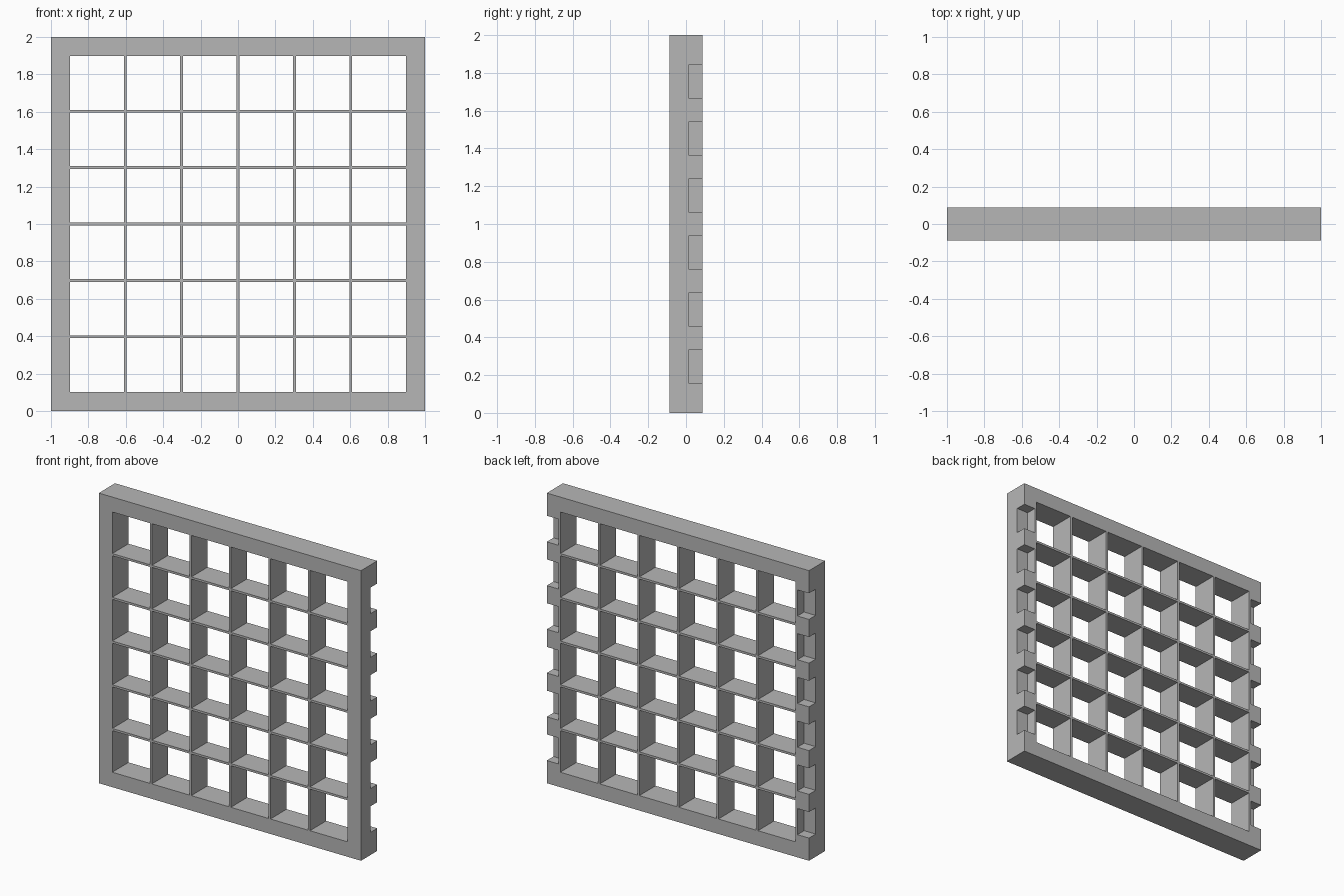
import bpy
import bmesh
from mathutils import Matrix, Vector

default = bpy.data.objects.get("Cube")
if default:
    bpy.data.objects.remove(default, do_unlink=True)

HALF_DEPTH = 0.0885     # half thickness of the panel
CELLS = 6               # openings per row and column
PITCH = 0.3015          # spacing of the openings
BAR = 0.015             # thickness of the bars and of the notch lips
NOTCH_FLOOR = 0.016     # y where the back notches stop
NOTCH_HEIGHT = 0.18
OPENING = PITCH - BAR
INNER = (CELLS * PITCH - BAR) / 2   # half width of the whole grid

grey = bpy.data.materials.new("plain grey")
grey.use_nodes = True
colour = (0.47, 0.47, 0.47, 1)
grey.diffuse_color = colour
grey.node_tree.nodes["Principled BSDF"].inputs["Base Color"].default_value = colour


def add_box(bm, low, high):
    low, high = Vector(low), Vector(high)
    place = Matrix.Translation((low + high) / 2) @ Matrix.Diagonal((high - low).to_4d())
    place[3][3] = 1
    bmesh.ops.create_cube(bm, size=1, matrix=place)


def make_object(name, bm):
    mesh = bpy.data.meshes.new(name)
    bm.to_mesh(mesh)
    bm.free()
    mesh.materials.append(grey)
    obj = bpy.data.objects.new(name, mesh)
    bpy.context.collection.objects.link(obj)
    return obj


# Solid square panel
bm = bmesh.new()
add_box(bm, (-1, -HALF_DEPTH, 0), (1, HALF_DEPTH, 2))
panel = make_object("lattice_panel", bm)

# Cutters: square openings, and notches in the back of both side rails
bm = bmesh.new()
centres = [(i - (CELLS - 1) / 2) * PITCH for i in range(CELLS)]
r = OPENING / 2
for cz in centres:
    z = 1 + cz
    for x in centres:
        add_box(bm, (x - r, -0.2, z - r), (x + r, 0.2, z + r))
    h = NOTCH_HEIGHT / 2
    lip = INNER + BAR
    add_box(bm, (lip, NOTCH_FLOOR, z - h), (1.1, 0.2, z + h))
    add_box(bm, (-1.1, NOTCH_FLOOR, z - h), (-lip, 0.2, z + h))
cutter = make_object("opening_cutter", bm)
cutter.hide_render = True

# Cut, then discard the helper
cut = panel.modifiers.new("openings", "BOOLEAN")
cut.operation = "DIFFERENCE"
cut.solver = "EXACT"
cut.object = cutter
bpy.context.view_layer.objects.active = panel
bpy.ops.object.modifier_apply(modifier=cut.name)
bpy.data.objects.remove(cutter, do_unlink=True)
